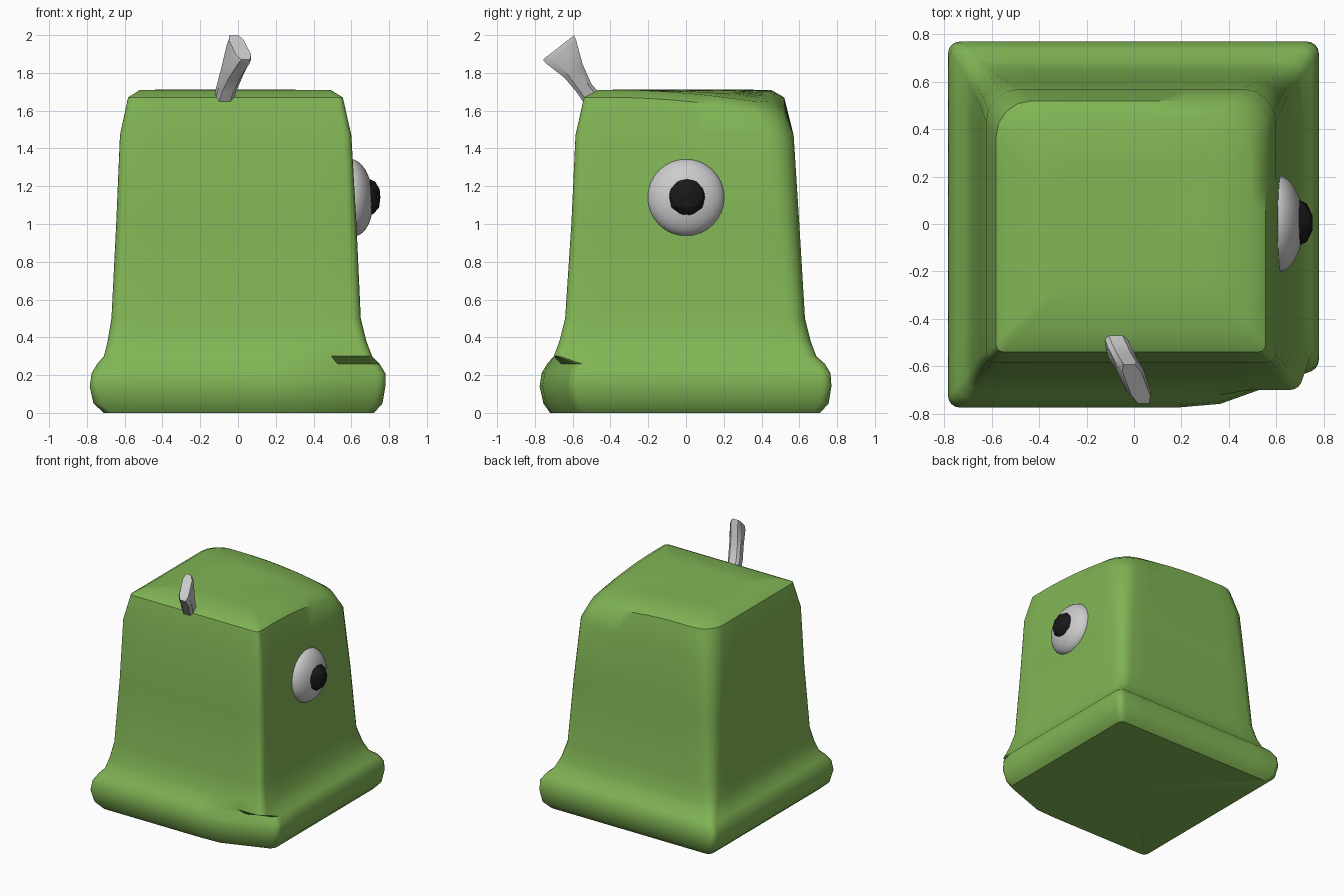
import bpy, bmesh, math
from mathutils import Vector

if "Cube" in bpy.data.objects:
    bpy.data.objects.remove(bpy.data.objects["Cube"])


def material(name, color):
    m = bpy.data.materials.new(name)
    m.diffuse_color = (*color, 1)
    m.use_nodes = True
    m.node_tree.nodes["Principled BSDF"].inputs["Base Color"].default_value = m.diffuse_color
    return m


def finish(obj, angle, mat=None):
    bpy.ops.object.select_all(action='DESELECT')
    obj.select_set(True)
    bpy.context.view_layer.objects.active = obj
    bpy.ops.object.shade_smooth_by_angle(angle=math.radians(angle))
    if mat:
        obj.data.materials.append(mat)
    return obj


def loft(name, rings):
    """Skin closed rings of equal length and cap both ends."""
    bm = bmesh.new()
    rows = [[bm.verts.new(p) for p in r] for r in rings]
    n = len(rows[0])
    for a, b in zip(rows, rows[1:]):
        for i in range(n):
            j = (i + 1) % n
            bm.faces.new((a[i], a[j], b[j], b[i]))
    for row in (rows[0], rows[-1]):
        c = bm.verts.new(sum((v.co for v in row), Vector()) / n)
        for i in range(n):
            bm.faces.new((row[i], row[(i + 1) % n], c))
    bmesh.ops.recalc_face_normals(bm, faces=bm.faces)
    me = bpy.data.meshes.new(name)
    bm.to_mesh(me)
    bm.free()
    obj = bpy.data.objects.new(name, me)
    bpy.context.collection.objects.link(obj)
    return obj


def body_ring(z, x0, x1, y0, y1, r_front, r_back):
    """Rounded rectangle with a cut front right foot and sagging back right shoulder."""
    corners = [(x1, y0, r_front, -90), (x1, y1, r_back, 0),
               (x0, y1, r_back, 90), (x0, y0, r_front, 180)]
    arcs = []
    for x, y, r, a0 in corners:
        cx, cy = x - math.copysign(r, x), y - math.copysign(r, y)
        arcs.append([Vector((cx + r * math.cos(math.radians(a0 + 22.5 * k)),
                             cy + r * math.sin(math.radians(a0 + 22.5 * k)), z)) for k in range(5)])
    pts = []
    for i, arc in enumerate(arcs):
        nxt = arcs[(i + 1) % 4][0]
        pts += arc + [arc[-1].lerp(nxt, k / 8) for k in range(1, 8)]
    for p in pts:
        if z < 0.28 and p.y < -0.3:
            p.y += 0.15 * min(1, max(0, (p.x - 0.32) / 0.42))
        if z > 1.6:
            u, v = max(0, p.x + 0.3) / 0.85, max(0, p.y + 0.4) / 0.9
            p.z -= 0.10 * (u * v) ** 2
    return pts


# Body: flared foot, tapering walls, flat top
levels = [
    (0.00, -0.71, 0.72, -0.72, 0.71, 0.04, 0.04),
    (0.05, -0.765, 0.765, -0.755, 0.755, 0.05, 0.05),
    (0.14, -0.785, 0.78, -0.775, 0.77, 0.05, 0.05),
    (0.21, -0.775, 0.78, -0.765, 0.765, 0.05, 0.05),
    (0.26, -0.745, 0.75, -0.735, 0.735, 0.05, 0.05),
    (0.30, -0.71, 0.71, -0.70, 0.69, 0.05, 0.06),
    (0.38, -0.69, 0.68, -0.67, 0.66, 0.05, 0.08),
    (0.50, -0.67, 0.65, -0.64, 0.63, 0.05, 0.09),
    (1.00, -0.645, 0.627, -0.607, 0.60, 0.05, 0.11),
    (1.47, -0.625, 0.60, -0.585, 0.57, 0.04, 0.14),
    (1.67, -0.582, 0.555, -0.54, 0.52, 0.03, 0.15),
    (1.71, -0.52, 0.49, -0.465, 0.45, 0.03, 0.15),
    (1.712, -0.30, 0.28, -0.26, 0.24, 0.03, 0.10),
]
body = loft("body", [body_ring(*lv) for lv in levels])
finish(body, 40, material("green", (0.22, 0.46, 0.09)))

# Eye on the right wall: flattened white ball with a faceted black pupil
bpy.ops.mesh.primitive_uv_sphere_add(segments=32, ring_count=16, location=(0.605, 0, 1.14),
                                     rotation=(0, math.radians(-4), 0))
eye = bpy.context.object
eye.name = "eye_ball"
eye.scale = (0.11, 0.205, 0.205)
finish(eye, 40)

bpy.ops.mesh.primitive_ico_sphere_add(subdivisions=2, radius=1, location=(0.69, 0.005, 1.14))
pupil = bpy.context.object
pupil.name = "pupil"
pupil.scale = (0.067, 0.10, 0.10)
finish(pupil, 20, material("black", (0.01, 0.01, 0.01)))


# Horn: chunky stalk leaning forward off the front edge, flaring to its tip
def horn_ring(c, half_x, half_v, angle, shear):
    d = Vector((-shear, math.cos(math.radians(angle)), math.sin(math.radians(angle))))
    side = [(-1, -0.6), (-0.6, -1), (0.6, -1), (1, -0.6), (1, 0.6), (0.6, 1), (-0.6, 1), (-1, 0.6)]
    return [Vector(c) + Vector((u * half_x, 0, 0)) + d * (v * half_v) for u, v in side]


horn = loft("horn", [
    horn_ring((-0.085, -0.48, 1.64), 0.045, 0.05, 35, 0.1),
    horn_ring((-0.06, -0.54, 1.72), 0.05, 0.045, 30, 0.1),
    horn_ring((-0.03, -0.595, 1.81), 0.05, 0.06, 38, 0.2),
    horn_ring((0.005, -0.66, 1.91), 0.05, 0.10, 38, 0.25),
    horn_ring((0.01, -0.675, 1.935), 0.04, 0.105, 38, 0.3),
])
finish(horn, 30)
